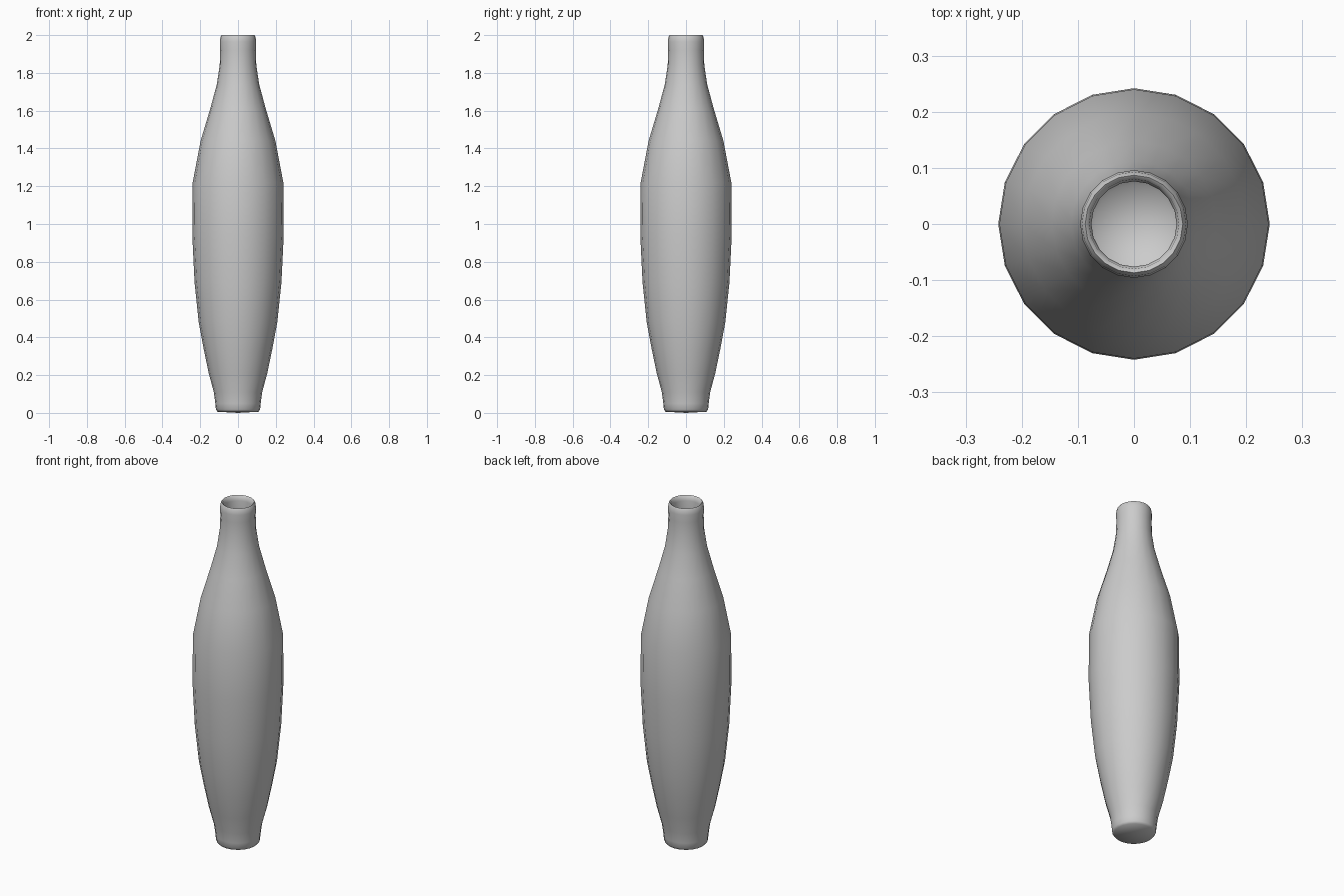
import bpy, bmesh
from math import cos, sin, pi

if "Cube" in bpy.data.objects:
    bpy.data.objects.remove(bpy.data.objects["Cube"])

SIDES = 20

# Outer wall from the foot up, over the rim, then down the inner wall (radius, height)
profile = [
    (0.108, 0.006), (0.117, 0.018), (0.12, 0.05), (0.128, 0.11), (0.155, 0.21),
    (0.182, 0.34), (0.208, 0.48), (0.23, 0.69), (0.242, 0.94), (0.24, 1.22),
    (0.198, 1.44), (0.147, 1.61), (0.112, 1.74), (0.097, 1.84), (0.094, 1.92),
    (0.096, 1.965), (0.093, 1.99), (0.087, 2.0), (0.08, 1.995), (0.076, 1.97),
    (0.077, 1.84), (0.095, 1.73), (0.13, 1.6), (0.18, 1.43), (0.221, 1.21),
    (0.223, 0.94), (0.211, 0.69), (0.189, 0.48), (0.162, 0.34), (0.136, 0.21),
    (0.11, 0.11), (0.07, 0.055),
]

bm = bmesh.new()
rings = [[bm.verts.new((r * cos(2 * pi * i / SIDES), r * sin(2 * pi * i / SIDES), z))
          for i in range(SIDES)] for r, z in profile]
for a, b in zip(rings, rings[1:]):
    for i in range(SIDES):
        j = (i + 1) % SIDES
        bm.faces.new((a[i], a[j], b[j], b[i]))

# Underside and inner floor
for ring, z in ((rings[0], 0.0), (rings[-1], 0.045)):
    centre = bm.verts.new((0, 0, z))
    for i in range(SIDES):
        bm.faces.new((ring[i], ring[(i + 1) % SIDES], centre))
bmesh.ops.recalc_face_normals(bm, faces=bm.faces[:])

mesh = bpy.data.meshes.new("vase")
bm.to_mesh(mesh)
bm.free()
vase = bpy.data.objects.new("vase", mesh)
bpy.context.collection.objects.link(vase)
bpy.context.view_layer.objects.active = vase
vase.select_set(True)
bpy.ops.object.shade_smooth_by_angle(angle=pi / 3)
